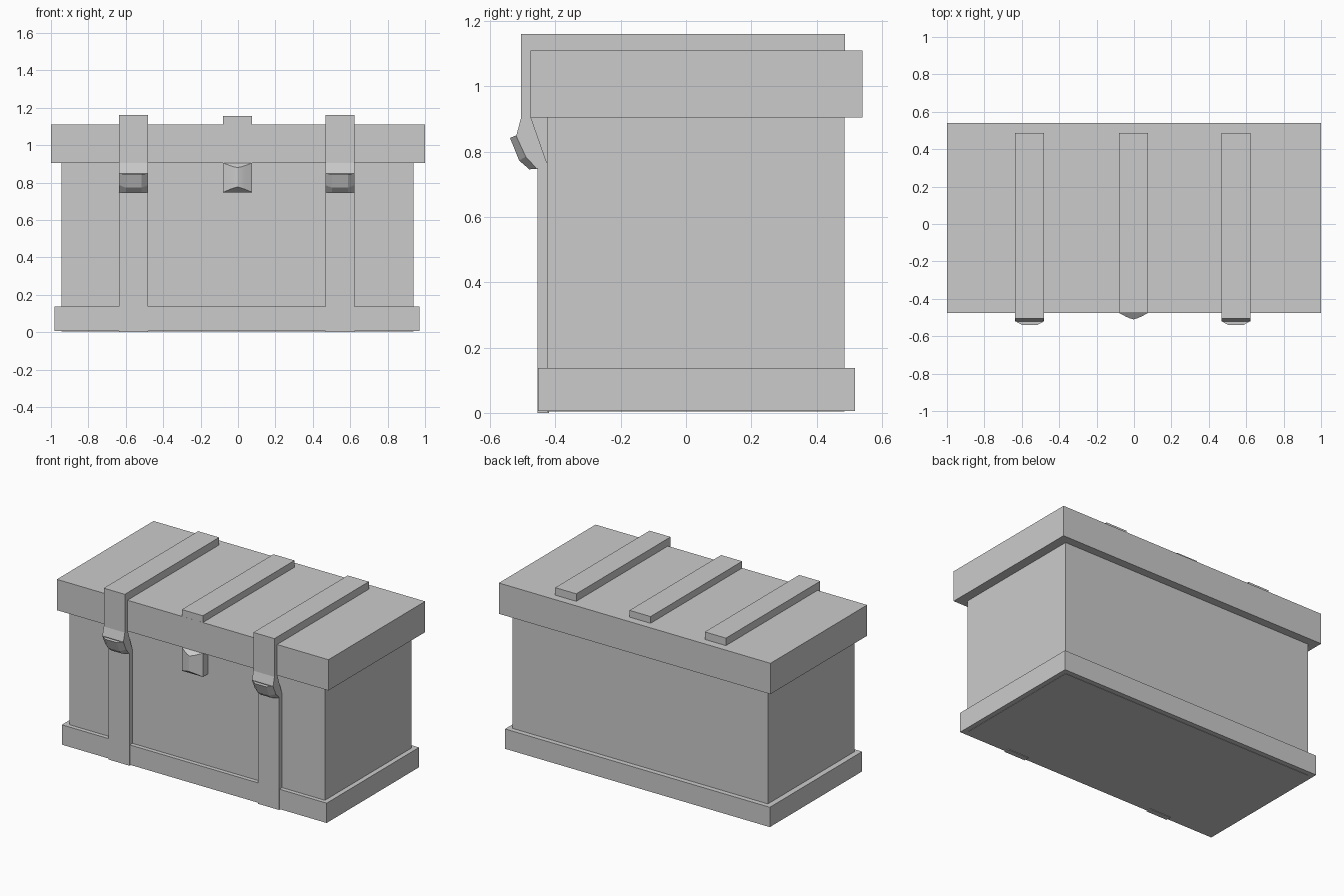
import bpy, bmesh

if "Cube" in bpy.data.objects:
    bpy.data.objects.remove(bpy.data.objects["Cube"])


def box(name, x0, x1, y0, y1, z0, z1):
    return loft(name, [(x, [(y0, z0), (y1, z0), (y1, z1), (y0, z1)]) for x in (x0, x1)])


def loft(name, sections):
    """Skin a list of (x, [(y, z), ...]) cross-sections and cap the ends."""
    bm = bmesh.new()
    rings = [[bm.verts.new((x, y, z)) for y, z in pts] for x, pts in sections]
    n = len(rings[0])
    for a, b in zip(rings, rings[1:]):
        for i in range(n):
            j = (i + 1) % n
            bm.faces.new((a[i], a[j], b[j], b[i]))
    bm.faces.new(rings[0])
    bm.faces.new(rings[-1])
    bmesh.ops.recalc_face_normals(bm, faces=bm.faces)
    mesh = bpy.data.meshes.new(name)
    bm.to_mesh(mesh)
    bm.free()
    obj = bpy.data.objects.new(name, mesh)
    bpy.context.collection.objects.link(obj)
    return obj


# Chest body, base plinth and lid
box("chest_body", -0.943, 0.938, -0.425, 0.485, 0.004, 1.105)
box("base_plinth", -0.98, 0.97, -0.453, 0.518, 0.006, 0.138)
box("lid", -1.0, 1.0, -0.477, 0.54, 0.905, 1.11)

# Wrapping straps: over the lid, folding in to the body, down to the floor
strap = [(0.487, 1.16), (-0.505, 1.16), (-0.505, 0.905), (-0.52, 0.848),
         (-0.49, 0.783), (-0.455, 0.748), (-0.455, 0.0), (-0.42, 0.0),
         (-0.42, 0.748), (-0.475, 0.905), (-0.475, 1.1), (0.487, 1.1)]

# Buckle pads: thin at the strap edge, raised in the middle
back = [(-0.452, 0.752), (-0.48, 0.846)]
pad_edge = [(-0.52, 0.85), (-0.49, 0.785), (-0.457, 0.747)] + back
pad_mid = [(-0.539, 0.842), (-0.511, 0.773), (-0.48, 0.746)] + back

for side, x0, x1 in (("left", -0.635, -0.48), ("right", 0.467, 0.622)):
    loft(side + "_strap", [(x0, strap), (x1, strap)])
    loft(side + "_buckle", [(x0 + 0.001, pad_edge), (x0 + 0.035, pad_mid),
                            (x1 - 0.035, pad_mid), (x1 - 0.001, pad_edge)])

# Shorter central strap lying on the lid
box("centre_strap", -0.08, 0.075, -0.4765, 0.487, 1.1, 1.155)

# Central latch: rounded front, bevelled top and bottom
latch = []
for u in (-1, -0.5, -0.25, 0, 0.25, 0.5, 1):
    t = 1 - abs(u) ** 1.3
    y = -0.475 - 0.034 * t
    latch.append((-0.0025 + 0.0775 * u,
                  [(-0.42, 0.747), (-0.475, 0.747), (y - 0.001, 0.748 + 0.028 * t),
                   (y - 0.001, 0.905 - 0.025 * t), (-0.475, 0.906), (-0.42, 0.906)]))
latch_obj = loft("centre_latch", latch)
bpy.context.view_layer.objects.active = latch_obj
latch_obj.select_set(True)
bpy.ops.object.shade_smooth_by_angle()
